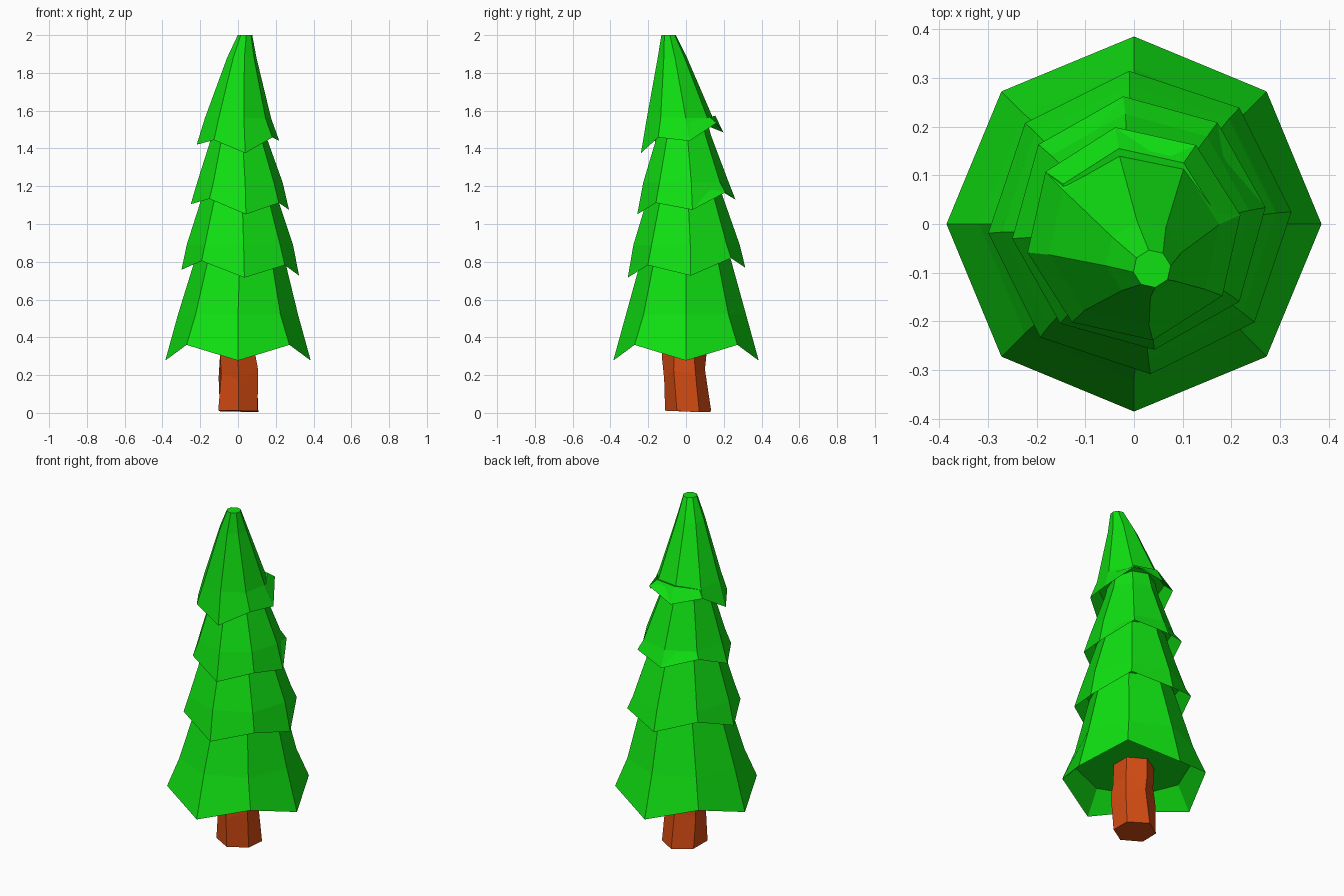
import bpy, bmesh, math

if "Cube" in bpy.data.objects:
    bpy.data.objects.remove(bpy.data.objects["Cube"])


def material(name, rgb):
    m = bpy.data.materials.new(name)
    m.diffuse_color = (*rgb, 1)
    m.use_nodes = True
    m.node_tree.nodes["Principled BSDF"].inputs["Base Color"].default_value = m.diffuse_color
    return m


LEAF = material("leaf green", (0.005, 0.75, 0.006))
BARK = material("bark brown", (0.65, 0.07, 0.006))


def ring(cx, cy, r, z, n=8, turn=0, tilt=(0, 0), zigzag=0, wobble=0):
    """Polygon of points; odd corners are raised by zigzag, the plane leans by tilt."""
    pts = []
    for i in range(n):
        a = math.radians(turn) + math.tau * i / n
        rr = r + wobble * math.sin(i * 2.3 + z * 17)
        x, y = rr * math.cos(a), rr * math.sin(a)
        pts.append((cx + x, cy + y, z + x * tilt[0] + y * tilt[1] + zigzag * (i % 2)))
    return pts


def loft(name, rings, mat):
    """Skin a stack of rings and cap both ends."""
    bm = bmesh.new()
    loops = [[bm.verts.new(p) for p in r] for r in rings]
    n = len(loops[0])
    for lo, hi in zip(loops, loops[1:]):
        for i in range(n):
            j = (i + 1) % n
            bm.faces.new((lo[i], lo[j], hi[j], hi[i]))
    bm.faces.new(loops[0][::-1])
    bm.faces.new(loops[-1])
    bmesh.ops.recalc_face_normals(bm, faces=bm.faces)
    me = bpy.data.meshes.new(name)
    bm.to_mesh(me)
    bm.free()
    me.materials.append(mat)
    bpy.context.collection.objects.link(bpy.data.objects.new(name, me))


def tier(name, rim, upper, turn, tilt, zigzag, recess):
    """Skirt of branches: hollow underside, zigzag rim, tapering upper rings."""
    cx, cy, r, z = rim
    inside = ring(cx, cy, r * 0.8, z + recess, turn=turn, tilt=tilt)
    edge = ring(cx, cy, r, z, turn=turn, tilt=tilt, zigzag=zigzag)
    rest = [ring(*u, turn=turn) for u in upper]
    loft(name, [inside, edge] + rest, LEAF)


# Branch tiers, bottom to top: (centre x, centre y, radius, height)
tier("bottom_branches", (0, 0, 0.385, 0.277),
     [(0, 0, 0.318, 0.52), (0.01, 0, 0.235, 0.82), (0.01, 0, 0.20, 0.92)],
     0, (0, 0), 0.083, 0.14)
tier("lower_branches", (0.012, 0.003, 0.312, 0.742),
     [(0.01, 0.003, 0.282, 0.89), (0.008, -0.003, 0.20, 1.14), (0.005, -0.005, 0.17, 1.24)],
     4, (-0.056, 0.08), 0.07, 0.12)
tier("upper_branches", (0.01, 0.002, 0.262, 1.09),
     [(0.01, 0, 0.228, 1.22), (0.005, -0.01, 0.143, 1.47), (0.005, -0.015, 0.12, 1.58)],
     7, (-0.075, 0.14), 0.06, 0.11)
tier("top_branches", (0, -0.02, 0.222, 1.43),
     [(0, -0.032, 0.178, 1.56), (0.02, -0.072, 0.079, 1.88), (0.037, -0.092, 0.039, 2.0)],
     10, (0, 0.25), 0.06, 0.10)

# Rough six-sided trunk
loft("trunk", [ring(0.003, 0.01, 0.12, 0.008, 6, 30, (-0.02, -0.03), 0.002, 0.006),
               ring(0.003, -0.005, 0.112, 0.19, 6, 30, (0.1, 0.1), 0.03, 0.010),
               ring(0, -0.01, 0.112, 0.30, 6, 30, (0, 0), 0, 0.006),
               ring(0, 0, 0.11, 0.46, 6, 30)], BARK)
